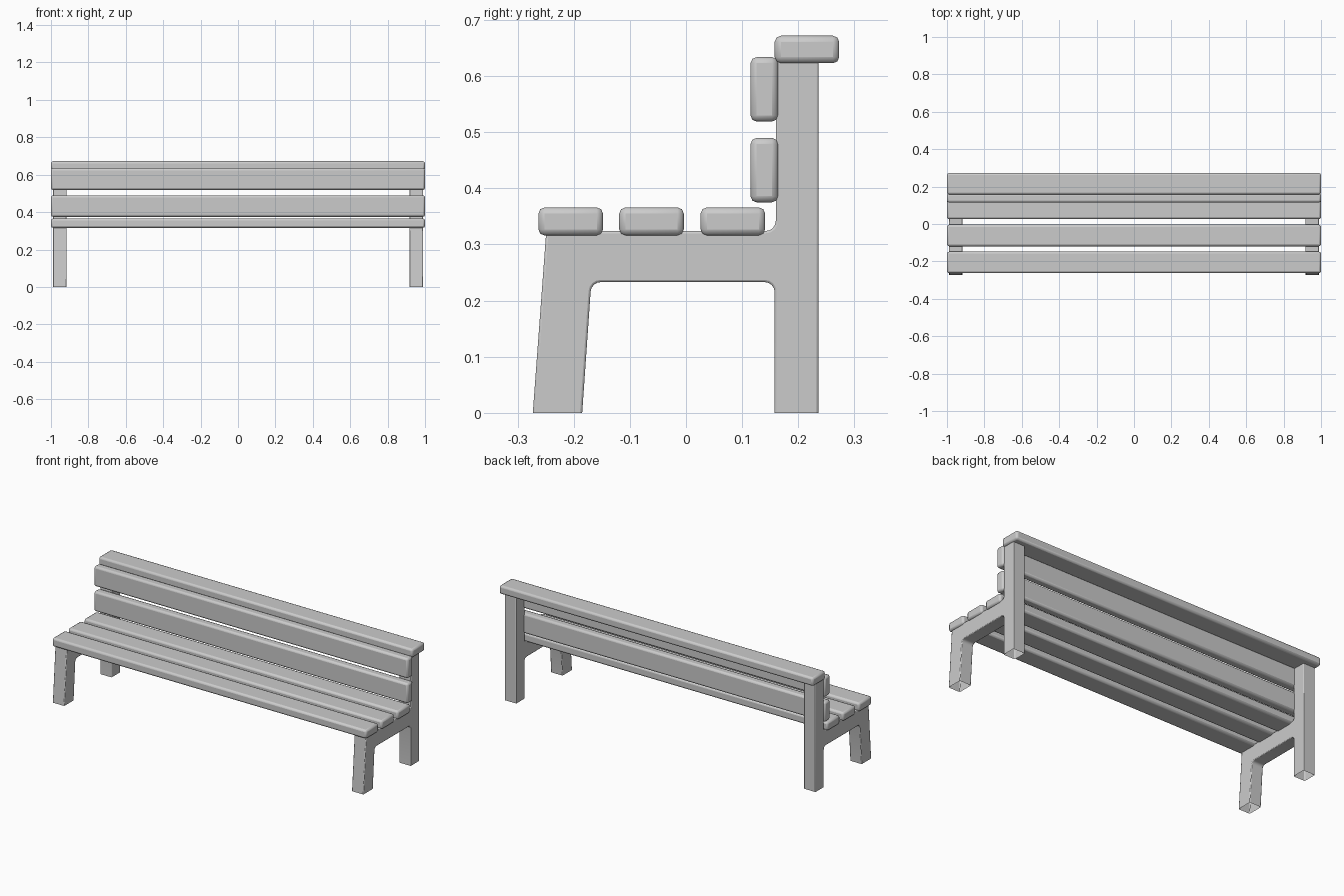
import bpy, bmesh
from math import radians, sin, cos

if "Cube" in bpy.data.objects:
    bpy.data.objects.remove(bpy.data.objects["Cube"])


def finish(name, bm, width, segments):
    bmesh.ops.recalc_face_normals(bm, faces=bm.faces[:])
    mesh = bpy.data.meshes.new(name)
    bm.to_mesh(mesh)
    bm.free()
    ob = bpy.data.objects.new(name, mesh)
    bpy.context.collection.objects.link(ob)
    bev = ob.modifiers.new("rounded_edges", 'BEVEL')
    bev.width = width
    bev.segments = segments
    bev.limit_method = 'ANGLE'
    bev.angle_limit = radians(40)
    bpy.ops.object.select_all(action='DESELECT')
    ob.select_set(True)
    bpy.context.view_layer.objects.active = ob
    bpy.ops.object.shade_smooth_by_angle(angle=radians(35))
    return ob


def slat(name, y0, y1, z0, z1):
    bm = bmesh.new()
    bmesh.ops.create_cube(bm, size=1)
    for v in bm.verts:
        v.co.x *= 2
        v.co.y = (y0 + y1) / 2 + v.co.y * (y1 - y0)
        v.co.z = (z0 + z1) / 2 + v.co.z * (z1 - z0)
    return finish(name, bm, 0.011, 2)


def fillet(cy, cz, r, a0, a1, n=4):
    angles = [radians(a0 + (a1 - a0) * i / n) for i in range(n + 1)]
    return [(cy + r * cos(a), cz + r * sin(a)) for a in angles]


# Side profile of the frame: front leg, seat rail and back post in one piece
profile = [(-0.273, 0), (-0.185, 0)]
profile += fillet(-0.152, 0.215, 0.018, 176, 90)
profile += fillet(0.140, 0.215, 0.018, 90, 0)
profile += [(0.158, 0), (0.236, 0), (0.236, 0.628), (0.160, 0.628)]
profile += fillet(0.142, 0.342, 0.018, 0, -90)
profile += [(-0.249, 0.324)]


def side_frame(name, x0, x1):
    bm = bmesh.new()
    face = bm.faces.new([bm.verts.new((x0, y, z)) for y, z in profile])
    ext = bmesh.ops.extrude_face_region(bm, geom=[face], use_keep_orig=True)
    moved = [g for g in ext["geom"] if isinstance(g, bmesh.types.BMVert)]
    bmesh.ops.translate(bm, verts=moved, vec=(x1 - x0, 0, 0))
    # Leg ends are open at the ground
    feet = [f for f in bm.faces if all(v.co.z < 1e-5 for v in f.verts)]
    bmesh.ops.delete(bm, geom=feet, context='FACES')
    return finish(name, bm, 0.004, 2)


side_frame("right_frame", 0.916, 0.990)
side_frame("left_frame", -0.990, -0.916)

# Seat slats
for i, y in enumerate((-0.263, -0.119, 0.026)):
    slat(f"seat_slat_{i + 1}", y, y + 0.115, 0.316, 0.366)

# Backrest slats and top rail
for i, z in enumerate((0.375, 0.519)):
    slat(f"back_slat_{i + 1}", 0.115, 0.164, z, z + 0.115)
slat("top_rail", 0.158, 0.273, 0.623, 0.672)
